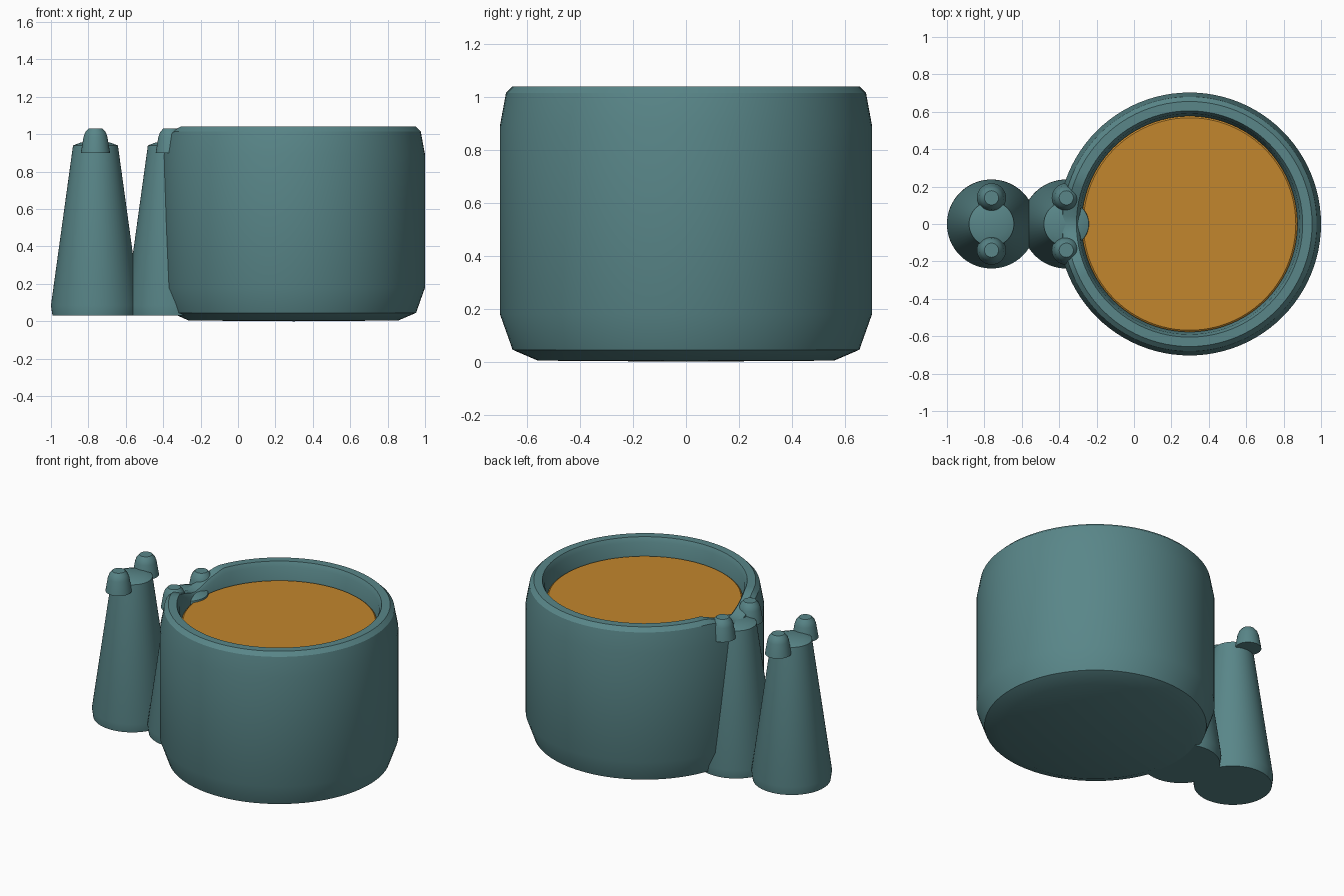
import bpy
import bmesh
import math

cube = bpy.data.objects.get("Cube")
if cube:
    bpy.data.objects.remove(cube, do_unlink=True)


def material(name, rgb):
    mat = bpy.data.materials.new(name)
    mat.use_nodes = True
    mat.diffuse_color = (*rgb, 1)
    mat.node_tree.nodes["Principled BSDF"].inputs["Base Color"].default_value = (*rgb, 1)
    return mat


teal = material("teal", (0.1, 0.24, 0.25))
amber = material("amber", (0.54, 0.24, 0.026))


def lathe(name, profile, x, y, mat, segments=64, adjust=None):
    """Revolve a (radius, height) profile that starts and ends on the axis."""
    bm = bmesh.new()
    rings = []
    for r, z in profile:
        if r == 0:
            rings.append([bm.verts.new((0, 0, z))] * segments)
            continue
        angles = [2 * math.pi * i / segments for i in range(segments)]
        rings.append([bm.verts.new((r * math.cos(a), r * math.sin(a), z)) for a in angles])
    for low, high in zip(rings, rings[1:]):
        for i in range(segments):
            j = (i + 1) % segments
            corners = dict.fromkeys((low[i], low[j], high[j], high[i]))
            bm.faces.new(list(corners))
    if adjust:
        for v in bm.verts:
            adjust(v.co)
    bmesh.ops.recalc_face_normals(bm, faces=bm.faces)
    mesh = bpy.data.meshes.new(name)
    bm.to_mesh(mesh)
    bm.free()
    mesh.materials.append(mat)
    obj = bpy.data.objects.new(name, mesh)
    obj.location = (x, y, 0)
    bpy.context.collection.objects.link(obj)
    bpy.ops.object.select_all(action="DESELECT")
    obj.select_set(True)
    bpy.context.view_layer.objects.active = obj
    bpy.ops.object.shade_smooth_by_angle(angle=math.radians(32))
    return obj


# Spout notch: the rim dips where it meets the near tower
SHOULDER = 0.89


def dip_rim(co):
    if co.x < 0 and co.z > SHOULDER and abs(co.y) < 0.23:
        keep = 0.47 + 0.53 * max(0, abs(co.y) - 0.02) / 0.21
        co.z = SHOULDER + (co.z - SHOULDER) * keep


# Round pot with bevelled foot, thick rim and recessed inside
POT_X = 0.297
lathe("pot", [(0, 0), (0.56, 0.004), (0.655, 0.045), (0.703, 0.18),
              (0.703, SHOULDER), (0.68, 1.015), (0.655, 1.04), (0.605, 1.04),
              (0.59, 1.01), (0.575, 0.88), (0, 0.88)],
      POT_X, 0, teal, 96, dip_rim)

# Liquid filling the pot
lathe("liquid", [(0, 0.885), (0.577, 0.885), (0.577, 0.923), (0.568, 0.93), (0, 0.93)],
      POT_X, 0, amber, 96)

# Two tapered towers, each with a pair of knobs
for tower, x in (("outer", -0.762), ("inner", -0.362)):
    lathe(tower + "_tower", [(0, 0.03), (0.23, 0.03), (0.238, 0.085), (0.12, 0.94),
                             (0.08, 0.955), (0, 0.958)], x, 0, teal)
    for side, y in (("front", -0.14), ("back", 0.14)):
        lathe(f"{tower}_{side}_knob", [(0, 0.9), (0.078, 0.9), (0.064, 0.985),
                                       (0.055, 1.01), (0.038, 1.03), (0, 1.03)],
              x, y, teal, 32)
